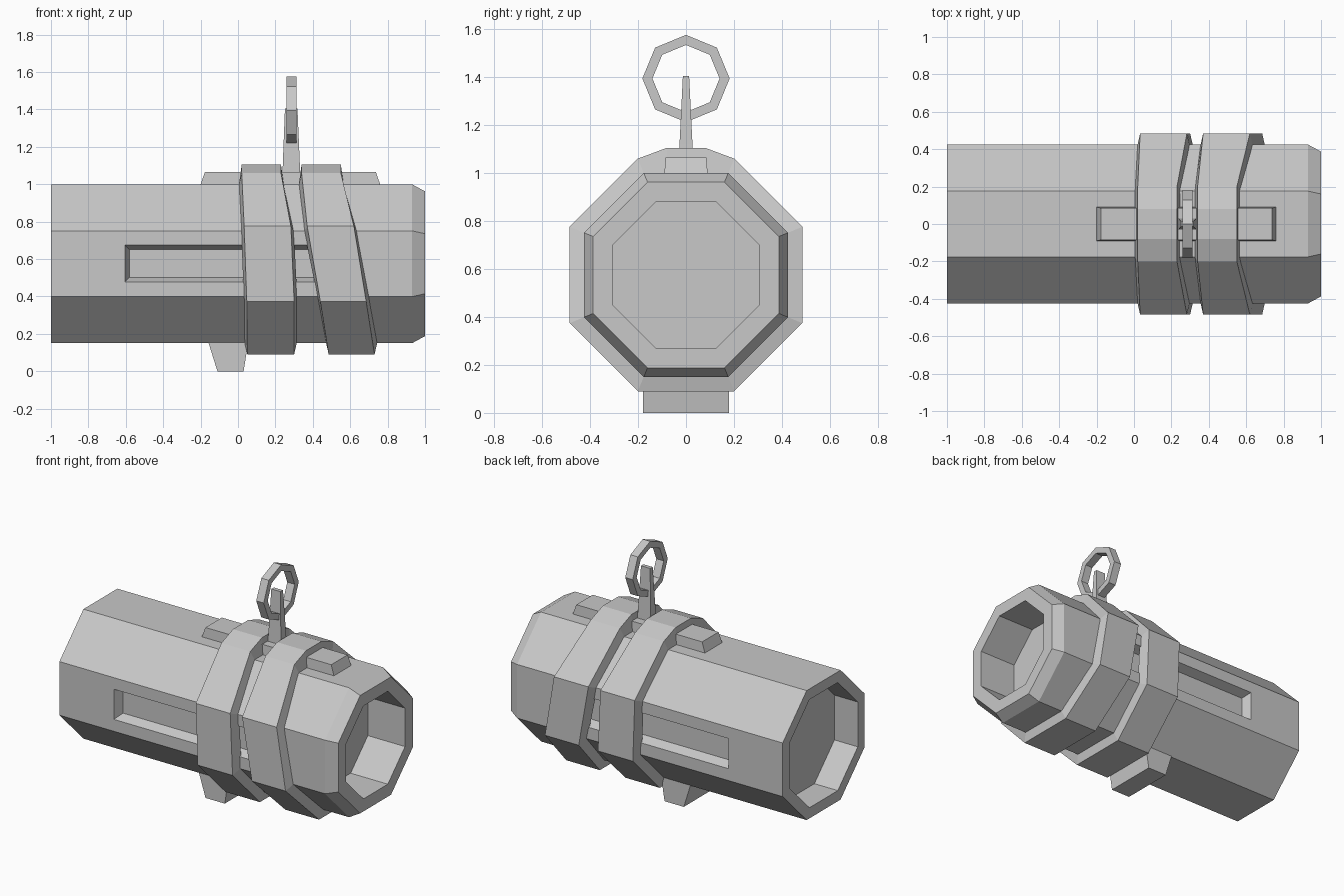
import bpy, bmesh
from math import cos, sin, pi

cube = bpy.data.objects.get("Cube")
if cube:
    bpy.data.objects.remove(cube, do_unlink=True)

GREY = (0.58, 0.58, 0.58, 1)
metal = bpy.data.materials.new("plain_grey")
metal.use_nodes = True
metal.diffuse_color = GREY
metal.node_tree.nodes["Principled BSDF"].inputs["Base Color"].default_value = GREY

MID_Z = 0.575   # height of the barrel axis


def loft(name, rings, loop=False):
    """Skin a list of equal-sized point rings; cap the ends or join them in a loop."""
    bm = bmesh.new()
    rows = [[bm.verts.new(p) for p in ring] for ring in rings]
    n = len(rows[0])
    pairs = list(zip(rows, rows[1:]))
    if loop:
        pairs.append((rows[-1], rows[0]))
    else:
        bm.faces.new(rows[0])
        bm.faces.new(rows[-1])
    for a, b in pairs:
        for i in range(n):
            j = (i + 1) % n
            bm.faces.new((a[i], a[j], b[j], b[i]))
    bmesh.ops.recalc_face_normals(bm, faces=bm.faces[:])
    mesh = bpy.data.meshes.new(name)
    bm.to_mesh(mesh)
    bm.free()
    mesh.materials.append(metal)
    obj = bpy.data.objects.new(name, mesh)
    bpy.context.collection.objects.link(obj)
    return obj


def octagon(h):
    """(y, z) corners of a flat-topped octagon of half width h, starting at top right."""
    r = h / cos(pi / 8)
    return [(r * sin(pi / 8 + i * pi / 4), MID_Z + r * cos(pi / 8 + i * pi / 4))
            for i in range(8)]


def rect(x0, x1, y, z):
    return [(x0, -y, z), (x1, -y, z), (x1, y, z), (x0, y, z)]


# Barrel with a shallow recess at one end and a deep bore at the chamfered end
profile = [(-0.83, 0.355), (-1, 0.355), (-1, 0.425), (0.93, 0.425),
           (1, 0.387), (1, 0.305), (0.73, 0.305)]
barrel = loft("barrel", [[(x, y, z) for y, z in octagon(h)] for x, h in profile])

# Tapered slots cut into both sides
for side in (-1, 1):
    rings = []
    for y, grow in ((0.365, 0), (0.425, 0.025), (0.45, 0.035)):
        x0, x1, z0, z1 = -0.58 - grow, 0.5 + grow, 0.502 - grow, 0.65 + grow
        rings.append([(x0, side * y, z0), (x1, side * y, z0),
                      (x1, side * y, z1), (x0, side * y, z1)])
    cutter = loft("slot_cutter", rings)
    cutter.hide_render = True
    cut = barrel.modifiers.new("slot", 'BOOLEAN')
    cut.operation = 'DIFFERENCE'
    cut.solver = 'EXACT'
    cut.object = cutter
    bpy.context.view_layer.objects.active = barrel
    bpy.ops.object.modifier_apply(modifier=cut.name)
    bpy.data.objects.remove(cutter, do_unlink=True)


def edge_x(stops, z):
    """Follow a band edge given as (height, x) stops from bottom to top."""
    for (z0, a), (z1, b) in zip(stops, stops[1:]):
        if z <= z1:
            return a + (b - a) * max(0, z - z0) / (z1 - z0)
    return stops[-1][1]


def band(name, left, right):
    """Slanted octagonal collar with a raised crown and flared sides."""
    crown = [(-0.08, 1.105), (0.08, 1.105)]
    outer = octagon(0.485) + crown
    inner = octagon(0.415) + [(-0.08, 0.99), (0.08, 0.99)]
    flare = 0.016
    rings = [[(edge_x(left, zo) - flare, y, z) for (y, z), (_, zo) in zip(inner, outer)],
             [(edge_x(left, z), y, z) for y, z in outer],
             [(edge_x(right, z), y, z) for y, z in outer],
             [(edge_x(right, zo) + flare, y, z) for (y, z), (_, zo) in zip(inner, outer)]]
    return loft(name, rings, loop=True)


heights = (0.09, 0.375, 0.775, 1.06)
band("middle_band", list(zip(heights, (0.05, 0.047, 0.033, 0.02))),
     list(zip(heights, (0.30, 0.30, 0.283, 0.23))))
band("slanted_band", list(zip(heights, (0.485, 0.44, 0.37, 0.34))),
     list(zip(heights, (0.73, 0.685, 0.62, 0.55))))

# Rail along the top and foot underneath
loft("top_rail", [rect(-0.2, 0.76, 0.09, 0.99), rect(-0.2, 0.76, 0.09, 1.0),
                  rect(-0.177, 0.737, 0.085, 1.065)])
loft("foot", [rect(-0.11, 0.03, 0.18, 0), rect(-0.16, 0.055, 0.18, 0.16)])

# Hanger stem and ring
loft("hanger_stem", [rect(0.236, 0.336, 0.033, 1.0), rect(0.24, 0.33, 0.027, 1.12),
                     rect(0.251, 0.318, 0.013, 1.405)])
ring = []
for x, r in ((0.26, 0.14), (0.26, 0.182), (0.314, 0.182), (0.314, 0.14)):
    ring.append([(x, r * sin(i * pi / 4), 1.394 + r * cos(i * pi / 4)) for i in range(8)])
loft("hanger_ring", ring, loop=True)
